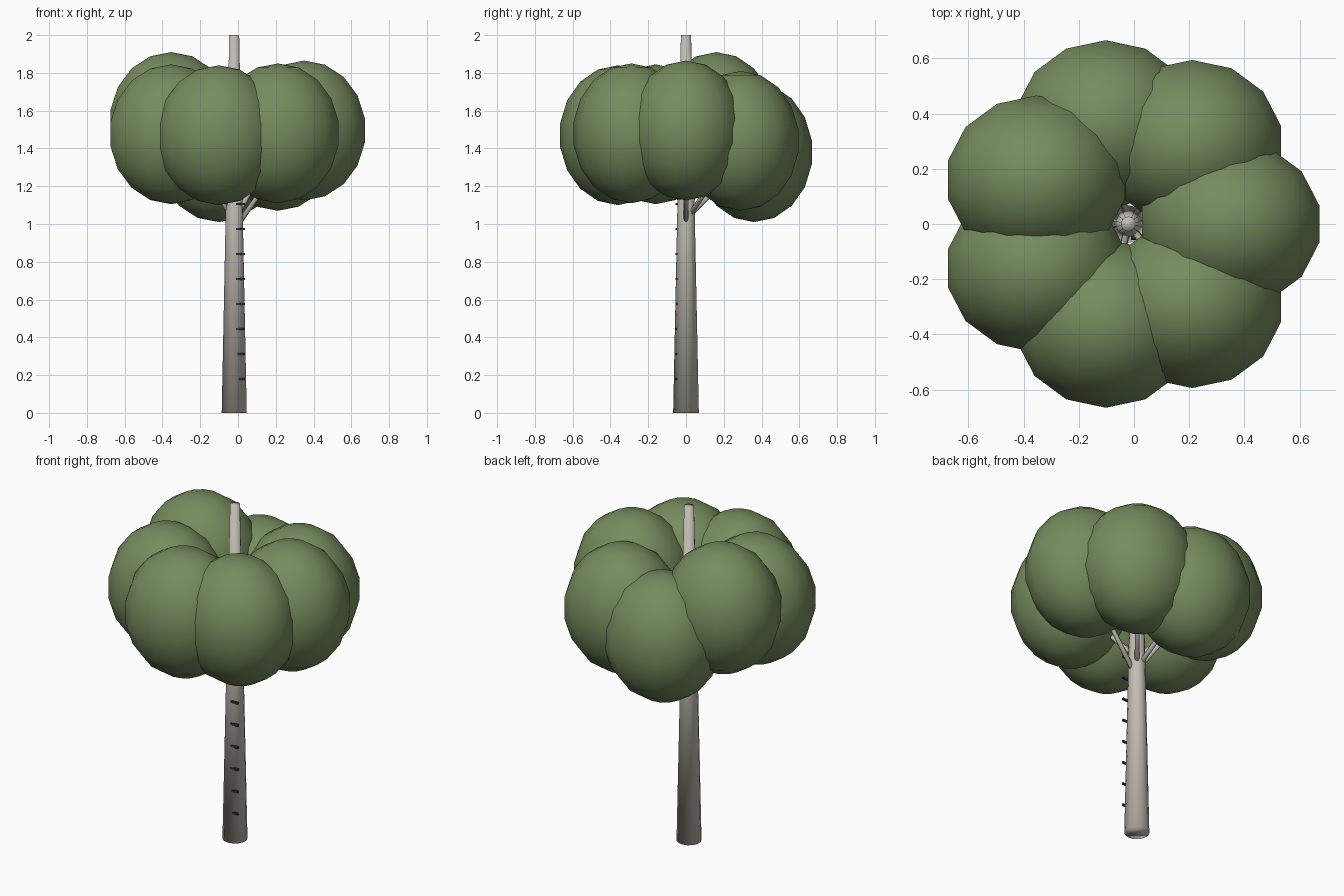
import bpy
import math
from mathutils import Vector

if "Cube" in bpy.data.objects:
    bpy.data.objects.remove(bpy.data.objects["Cube"], do_unlink=True)


def make_material(name, color):
    mat = bpy.data.materials.new(name)
    mat.use_nodes = True
    mat.diffuse_color = (*color, 1)
    mat.node_tree.nodes["Principled BSDF"].inputs["Base Color"].default_value = (*color, 1)
    return mat


leaf_green = make_material("leaf green", (0.18, 0.26, 0.11))
bark_grey = make_material("pale bark grey", (0.54, 0.51, 0.45))
rung_dark = make_material("dark rung", (0.04, 0.04, 0.035))


def finish(name, mat, smooth=True):
    obj = bpy.context.object
    obj.name = name
    obj.data.materials.append(mat)
    if smooth:
        bpy.ops.object.shade_smooth()
    return obj


def tapered_pole(name, start, end, r_start, r_end, sides):
    start, end = Vector(start), Vector(end)
    axis = end - start
    bpy.ops.mesh.primitive_cone_add(
        vertices=sides, radius1=r_start, radius2=r_end, depth=axis.length,
        location=(start + end) / 2,
        rotation=axis.to_track_quat("Z", "Y").to_euler())
    return finish(name, bark_grey)


# Trunk, softly shaded over its end caps
TRUNK_X = -0.02
tapered_pole("trunk", (TRUNK_X, 0, 0), (TRUNK_X, 0, 2), 0.068, 0.027, 14)

# Ring of foliage clumps, each carried by a branch
CROWN_RADIUS = 0.37
clump_heights = [1.495, 1.44, 1.38, 1.54, 1.475, 1.47, 1.48]
branch_heights = [0.97, 1.02, 1.03, 1.02, 1.07, 1.10, 1.10]
for i, (z, branch_z) in enumerate(zip(clump_heights, branch_heights)):
    angle = math.tau * i / len(clump_heights)
    centre = (TRUNK_X + CROWN_RADIUS * math.cos(angle),
              CROWN_RADIUS * math.sin(angle), z)
    bpy.ops.mesh.primitive_uv_sphere_add(segments=14, ring_count=9, radius=1, location=centre)
    clump = finish(f"foliage_clump_{i + 1}", leaf_green)
    clump.scale = (0.335, 0.31, 0.37)
    tapered_pole(f"branch_{i + 1}", (TRUNK_X, 0, branch_z), centre, 0.014, 0.01, 8)

# Climbing rungs up the front of the trunk
for i in range(8):
    t = i / 7
    bpy.ops.mesh.primitive_cube_add(
        size=1, location=(0.013, -0.053 + 0.004 * t, 0.18 + 0.925 * t))
    rung = finish(f"rung_{i + 1}", rung_dark, smooth=False)
    rung.scale = (0.049, 0.011, 0.011)
